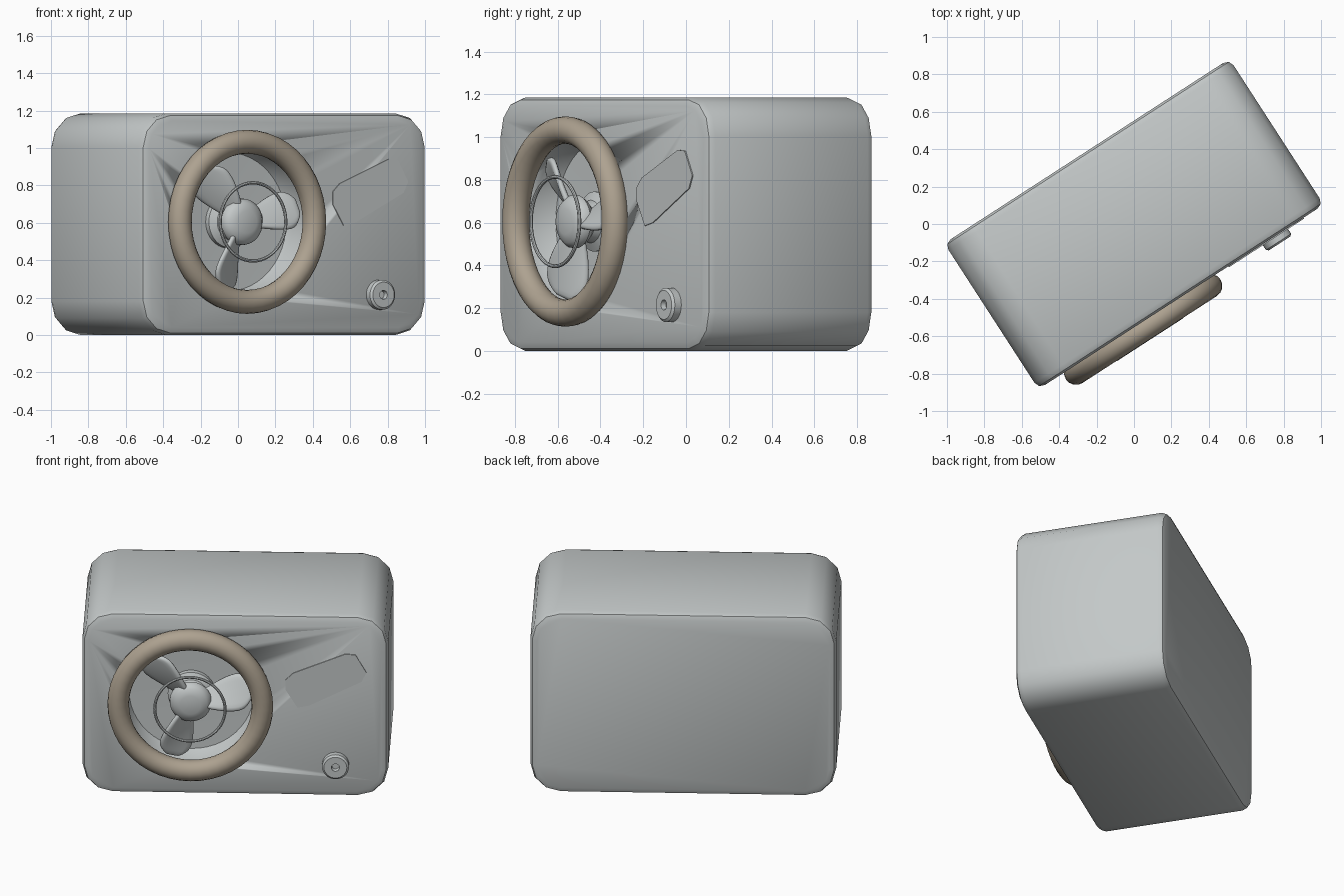
import bpy, bmesh, math
from mathutils import Matrix, Vector

cube = bpy.data.objects.get("Cube")
if cube:
    bpy.data.objects.remove(cube, do_unlink=True)

TURN = math.radians(32.9)      # whole model is turned about z
HALF_L, HALF_D, HEIGHT = 0.908, 0.464, 1.185
FRONT = -HALF_D
FAN = (-0.265, 0.605)          # fan centre on the front face (x, z)


def material(name, colour):
    mat = bpy.data.materials.new(name)
    mat.use_nodes = True
    mat.diffuse_color = (*colour, 1)
    mat.node_tree.nodes["Principled BSDF"].inputs["Base Color"].default_value = (*colour, 1)
    return mat


GREY = material("light grey", (0.55, 0.58, 0.58))
TAN = material("tan", (0.42, 0.36, 0.28))


def finish(name, bm, mat, angle=35):
    bmesh.ops.recalc_face_normals(bm, faces=bm.faces)
    mesh = bpy.data.meshes.new(name)
    bm.to_mesh(mesh)
    bm.free()
    mesh.materials.append(mat)
    obj = bpy.data.objects.new(name, mesh)
    bpy.context.collection.objects.link(obj)
    obj.rotation_euler.z = TURN
    bpy.ops.object.select_all(action='DESELECT')
    obj.select_set(True)
    bpy.context.view_layer.objects.active = obj
    bpy.ops.object.shade_smooth_by_angle(angle=math.radians(angle))
    return obj


def lathe(name, profile, centre, mat, closed=False, steps=48):
    """Turn a (radius, depth) profile about the front-to-back axis."""
    bm = bmesh.new()
    verts = [bm.verts.new((r, y, 0)) for r, y in profile]
    pairs = list(zip(verts, verts[1:]))
    if closed:
        pairs.append((verts[-1], verts[0]))
    edges = [bm.edges.new(p) for p in pairs]
    bmesh.ops.spin(bm, geom=verts + edges, cent=(0, 0, 0), axis=(0, 1, 0),
                   angle=math.tau, steps=steps)
    bmesh.ops.remove_doubles(bm, verts=bm.verts, dist=0.0005)
    bmesh.ops.translate(bm, verts=bm.verts, vec=(centre[0], 0, centre[1]))
    return finish(name, bm, mat)


def torus(name, major, minor, depth, mat, sides):
    angles = [math.tau * i / sides for i in range(sides)]
    profile = [(major + minor * math.cos(a), depth + minor * math.sin(a)) for a in angles]
    return lathe(name, profile, FAN, mat, closed=True)


# Casing: box with large rounded corners and a narrow rounded rim
bm = bmesh.new()
bmesh.ops.create_cube(bm, size=1)
bmesh.ops.scale(bm, vec=(HALF_L * 2, HALF_D * 2, HEIGHT), verts=bm.verts)
bmesh.ops.translate(bm, vec=(0, 0, HEIGHT / 2), verts=bm.verts)
long_edges = [e for e in bm.edges if abs(e.verts[0].co.y - e.verts[1].co.y) > 0.1]
bmesh.ops.bevel(bm, geom=long_edges, offset=0.18, segments=3, profile=0.5, affect='EDGES')
rim = [e for e in bm.edges if abs(e.verts[0].co.y - e.verts[1].co.y) < 0.01]
bmesh.ops.bevel(bm, geom=rim, offset=0.04, segments=2, profile=0.5, affect='EDGES')
casing = finish("casing", bm, GREY)

# Round recess cut in the front of the casing
cutter = lathe("recess_cutter", [(0, FRONT - 0.1), (0.41, FRONT - 0.1), (0.41, FRONT + 0.06),
               (0.37, FRONT + 0.15), (0, FRONT + 0.16)], FAN, GREY)
cutter.hide_render = True
cut = casing.modifiers.new("recess", 'BOOLEAN')
cut.object = cutter
cut.solver = 'EXACT'
bpy.context.view_layer.objects.active = casing
bpy.ops.object.modifier_move_to_index(modifier="recess", index=0)
bpy.ops.object.modifier_apply(modifier="recess")
bpy.data.objects.remove(cutter, do_unlink=True)

# Rings in front of the fan
torus("outer_ring", 0.428, 0.064, -0.5, TAN, 16)
torus("guard_ring", 0.209, 0.009, -0.557, GREY, 8)

# Fan hub with a rounded nose and a rear mount
lathe("fan_hub", [(0, -0.505), (0.06, -0.502), (0.1, -0.49), (0.122, -0.465), (0.125, -0.44),
      (0.11, -0.415), (0.09, -0.395), (0.1, -0.36), (0.14, -0.34), (0.14, FRONT + 0.17)],
      FAN, GREY)


# Fan blades: twisted paddles that widen towards the tip
def blade(name, angle):
    bm = bmesh.new()
    rows, cols = 9, 6
    grid = []
    for i in range(rows):
        t = i / (rows - 1)
        half = 0.055 + 0.06 * math.sin(math.pi * min(t, 0.75) / 1.5)
        if t > 0.7:
            half *= math.sqrt(max(0.1, 1 - ((t - 0.7) / 0.31) ** 2))
        twist = 0.8 - 0.45 * t
        line = []
        for j in range(cols):
            w = half * (2 * j / (cols - 1) - 1)
            line.append(bm.verts.new((0.07 + 0.305 * t, w * math.sin(twist),
                                      w * math.cos(twist) + 0.03 * t)))
        grid.append(line)
    for a, b in zip(grid, grid[1:]):
        for j in range(cols - 1):
            bm.faces.new((a[j], a[j + 1], b[j + 1], b[j]))
    turn = Matrix.Rotation(-angle, 4, 'Y')
    bm.transform(Matrix.Translation((FAN[0], -0.435, FAN[1])) @ turn)
    obj = finish(name, bm, GREY, 60)
    solid = obj.modifiers.new("thickness", 'SOLIDIFY')
    solid.thickness, solid.offset = 0.03, 0
    obj.modifiers.new("rounding", 'SUBSURF').levels = 1


for i in range(3):
    blade(f"fan_blade_{i + 1}", math.radians(8 + 120 * i))

# Slanted plate on the front, barely raised
outline = [(0.30, 0.70), (0.30, 0.765), (0.345, 0.81), (0.655, 0.94), (0.715, 0.935),
           (0.78, 0.82), (0.75, 0.76), (0.44, 0.60), (0.37, 0.585)]
bm = bmesh.new()
face = bm.faces.new([bm.verts.new((x, FRONT - 0.006, z)) for x, z in outline])
side = bmesh.ops.extrude_face_region(bm, geom=[face])
bmesh.ops.translate(bm, vec=(0, 0.008, 0),
                    verts=[g for g in side["geom"] if isinstance(g, bmesh.types.BMVert)])
finish("front_plate", bm, GREY)

# Control knob with a dimple
lathe("control_knob", [(0, -0.485), (0.02, -0.485), (0.024, -0.51), (0.068, -0.51),
      (0.08, -0.5), (0.08, FRONT + 0.01)], (0.597, 0.215), GREY, steps=32)
